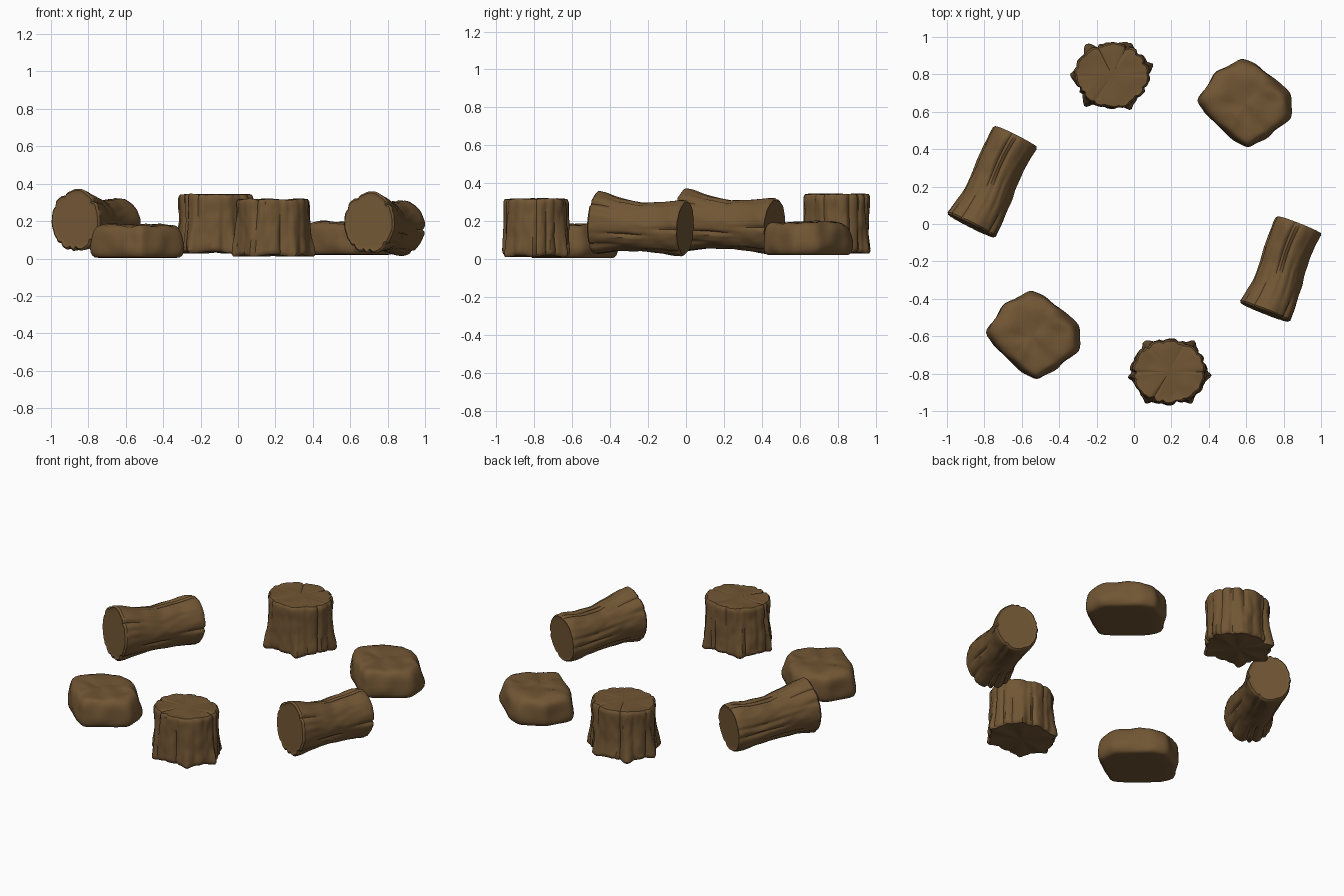
import bpy, bmesh, math, random
from mathutils import Vector, noise

if "Cube" in bpy.data.objects:
    bpy.data.objects.remove(bpy.data.objects["Cube"])

brown = bpy.data.materials.new("bark brown")
brown.diffuse_color = (0.165, 0.092, 0.034, 1)
brown.use_nodes = True
brown.node_tree.nodes["Principled BSDF"].inputs["Base Color"].default_value = brown.diffuse_color


def loft(name, rings, end_a, end_b, angle=40):
    """Skin a stack of closed rings; end_a / end_b are the centre points."""
    bm = bmesh.new()
    loops = [[bm.verts.new(p) for p in ring] for ring in rings]
    n = len(loops[0])
    for a, b in zip(loops, loops[1:]):
        for i in range(n):
            j = (i + 1) % n
            bm.faces.new((a[i], a[j], b[j], b[i]))
    for ring, c in ((loops[0], end_a), (loops[-1], end_b)):
        v = bm.verts.new(c)
        for i in range(n):
            bm.faces.new((ring[i], ring[(i + 1) % n], v))
    bmesh.ops.recalc_face_normals(bm, faces=bm.faces)
    me = bpy.data.meshes.new(name)
    bm.to_mesh(me)
    bm.free()
    me.materials.append(brown)
    ob = bpy.data.objects.new(name, me)
    bpy.context.collection.objects.link(ob)
    bpy.ops.object.select_all(action='DESELECT')
    ob.select_set(True)
    bpy.context.view_layer.objects.active = ob
    bpy.ops.object.shade_smooth_by_angle(angle=math.radians(angle))
    return ob


def interp(table, t):
    """Piecewise linear lookup in rows of (t, a, b, ...)."""
    for r0, r1 in zip(table, table[1:]):
        if t <= r1[0]:
            k = (t - r0[0]) / (r1[0] - r0[0])
            return [a + (b - a) * k for a, b in zip(r0[1:], r1[1:])]
    return list(table[-1][1:])


def gap(a, b):
    return (a - b + math.pi) % (2 * math.pi) - math.pi


def bump(a, centre, width):
    return math.exp(-(gap(a, centre) / width) ** 2)


def spaced(rng, count):
    step = 2 * math.pi / count
    return [(i + rng.uniform(-0.3, 0.3)) * step for i in range(count)]


# fallen logs: flared at both ends, grooved along the bark
def log(name, near, far, seed):
    rng = random.Random(seed)
    near, far = Vector(near), Vector(far)
    axis = far - near
    side = Vector((axis.y, -axis.x, 0)).normalized()
    up = axis.cross(side).normalized()
    up = up if up.z > 0 else -up
    # each groove: angle, depth, middle, length along the log
    grooves = [(a, rng.uniform(0.006, 0.016), rng.choice((0, 0, 0.4, 0.7, 1)),
                rng.uniform(0.15, 0.4)) for a in spaced(rng, 17)]
    # t, side radius, vertical radius, centre drop
    prof = [(0, .137, .155, 0), (.02, .146, .165, 0), (.1, .143, .160, 0),
            (.25, .131, .143, .005), (.5, .123, .131, .009), (.75, .126, .136, .006),
            (.92, .133, .147, 0), (.98, .132, .146, 0), (1, .125, .138, 0)]
    n = 96

    def ring(t, shrink=1.0, push=0.0):
        w, h, drop = interp(prof, t)
        c = near + axis * t + side * 0.008 * math.sin(2 * math.pi * t)
        c.z -= drop
        pts = []
        for i in range(n):
            a = 2 * math.pi * i / n
            d = sum(-dep * bump(a, g, 0.07) * math.exp(-((t - m) / ln) ** 2)
                    for g, dep, m, ln in grooves)
            p = Vector((math.cos(a) * 1.5, math.sin(a) * 1.5, t * 2.2 + seed))
            d += 0.007 * noise.noise(p) + 0.004 * noise.noise(p * 3)
            pts.append(c + side * math.cos(a) * (w + d) * shrink
                       + up * math.sin(a) * (h + d) * shrink + axis * push)
        return pts

    ts = [0, .01, .02, .05] + [.08 + .84 * i / 22 for i in range(23)] + [.95, .98, .99, 1]
    rings = [ring(0, s, .004) for s in (.3, .6, .85, .96)] + [ring(t) for t in ts]
    rings += [ring(1, s, -.004) for s in (.96, .85, .6, .3)]
    loft(name, rings, near + axis * .004, far - axis * .004)


log("left_log", (-.872, -.01, .207), (-.632, .468, .173), 3)
log("right_log", (.698, -.472, .193), (.882, -.004, .162), 3)


# tree stumps: ribbed trunk with small roots flaring at the base
def stump(name, x, y, z0, z1, roots, seed):
    rng = random.Random(seed)
    roots = [math.radians(r) for r in roots]
    grooves = [(a, rng.uniform(.005, .02), rng.uniform(.3, 1.1)) for a in spaced(rng, 18)]
    prof = [(0, .95), (.04, 1.0), (.15, 1.0), (.35, .975), (.7, .965),
            (.9, .98), (.96, .97), (1, .925)]
    n = 120

    def ring(t, shrink=1.0):
        s = interp(prof, t)[0]
        pts = []
        for i in range(n):
            a = 2 * math.pi * i / n
            d = sum(-dep * bump(a, g, .06) * min(1, .45 + abs(t - m)) for g, dep, m in grooves)
            d += .030 * max(0, 1 - t * 1.1) ** 1.6 * sum(bump(a, r, .13) for r in roots)
            p = Vector((math.cos(a) * 2, math.sin(a) * 2, t * 1.5 + seed))
            d += .012 * noise.noise(p) + .005 * noise.noise(p * 3)
            k = s * shrink
            # uneven top with radial cracks, ragged base
            z = z0 + (z1 - z0) * t
            q = Vector((math.cos(a) * shrink * 2, math.sin(a) * shrink * 2, seed))
            if t > .85:
                z += .007 * noise.noise(q)
                z -= .4 * shrink * sum(dep * bump(a, g, .05) for g, dep, m in grooves[::3])
            elif t < .1:
                z += .012 * (1 - sum(bump(a, r, .3) for r in roots)) * shrink
                z = max(z, z0)
            pts.append((x + math.cos(a) * ((.203 + d) * k),
                        y + math.sin(a) * ((.178 + d) * k), z))
        return pts

    ts = [0, .02, .04, .08] + [.13 + .75 * i / 15 for i in range(16)] + [.92, .95, .975, 1]
    rings = [ring(0, s) for s in (.3, .6, .9)] + [ring(t) for t in ts]
    rings += [ring(1, s) for s in (.96, .85, .7, .5, .25)]
    loft(name, rings, (x, y, z0 + .004), (x, y, z1))


stump("back_stump", -.117, .795, .028, .343, (180, 17, 65, 127, -64, -128), 5)
stump("front_stump", .187, -.79, .010, .317, (190, -5, 54, 125, -58, -122), 9)


# flat boulders: lumpy slab following a rough diamond outline
OUTLINE = [(-.25, .02), (-.165, .165), (-.02, .24), (.06, .215), (.235, .055),
           (.248, -.075), (.20, -.115), (.02, -.235), (-.06, -.185), (-.215, -.05)]


def outline_radius(a):
    d = Vector((math.cos(a), math.sin(a)))
    for p, q in zip(OUTLINE, OUTLINE[1:] + OUTLINE[:1]):
        p, q = Vector(p), Vector(q)
        e = q - p
        den = d.x * e.y - d.y * e.x
        if abs(den) < 1e-9:
            continue
        r = (p.x * e.y - p.y * e.x) / den
        k = (p.x * d.y - p.y * d.x) / den
        if r > 0 and -1e-6 <= k <= 1 + 1e-6:
            return r
    return .22


def rock(name, x, y, z0, z1):
    n = 80
    raw = [outline_radius(2 * math.pi * i / n) for i in range(n)]
    rad = [(raw[i - 1] + 2 * raw[i] + raw[(i + 1) % n]) / 4 for i in range(n)]
    prof = [(0, .3), (0, .6), (0, .86), (.015, .93), (.07, .98), (.18, 1.01), (.32, 1.015),
            (.46, 1.0), (.6, .985), (.74, .97), (.85, .94), (.93, .89), (.98, .81),
            (1, .7), (1.01, .55), (1.0, .38), (.99, .18)]
    rings = []
    for t, s in prof:
        pts = []
        for i in range(n):
            a = 2 * math.pi * i / n
            p = Vector((math.cos(a) * 2.2 * s, math.sin(a) * 2.2 * s, t * 1.6))
            f = s * (1 + .06 * noise.noise(p) * min(1, 4 * t))
            z = z0 + (z1 - z0) * t
            if t > 0:
                z += .016 * noise.noise(p * 1.2 + Vector((7, 3, 1))) * t
            pts.append((x + math.cos(a) * rad[i] * f, y + math.sin(a) * rad[i] * f, z))
        rings.append(pts)
    loft(name, rings, (x, y, z0), (x, y, z0 + (z1 - z0) * .98), 60)


rock("back_rock", .593, .64, .02, .192)
rock("front_rock", -.538, -.60, .004, .178)
